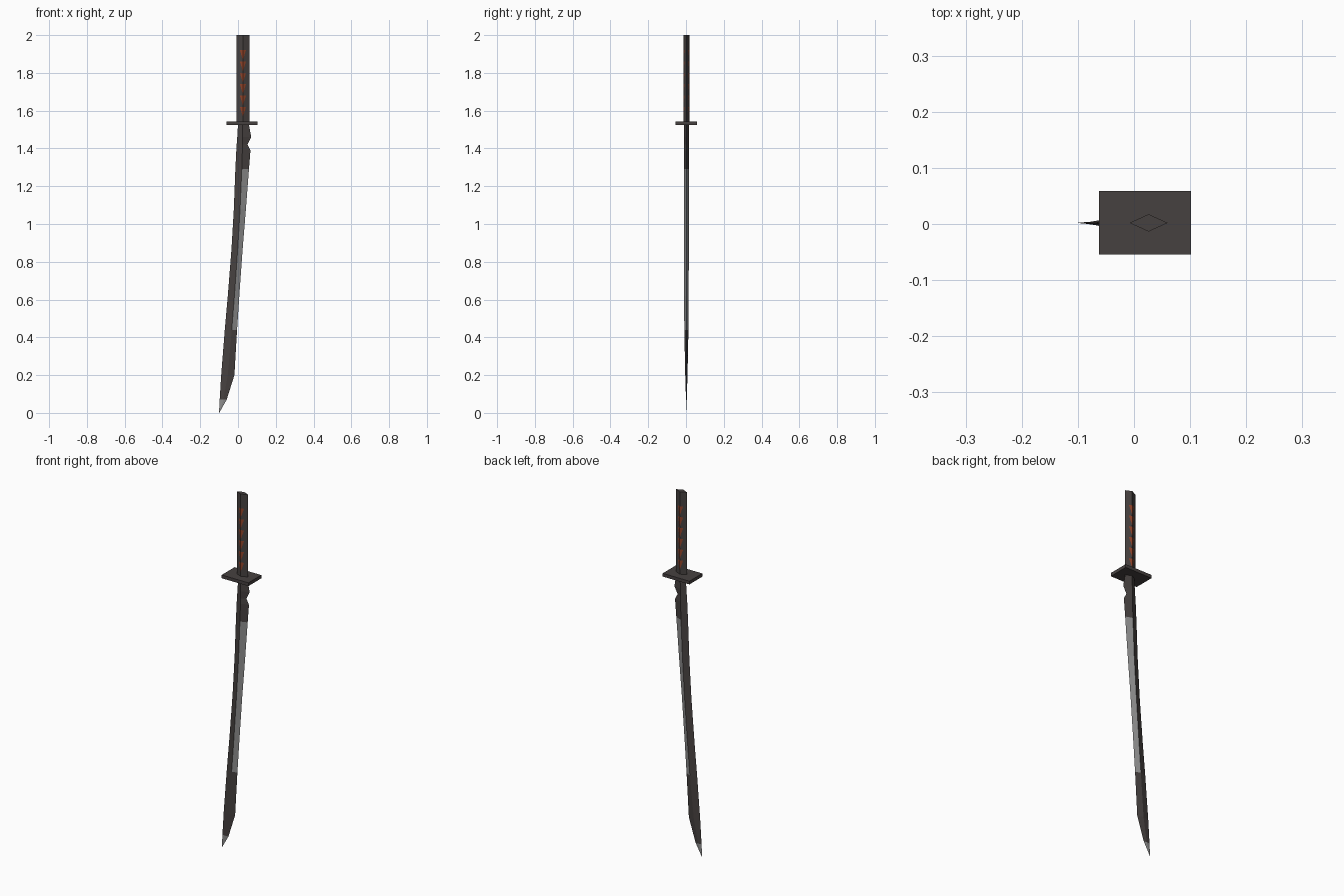
import bpy

if "Cube" in bpy.data.objects:
    bpy.data.objects.remove(bpy.data.objects["Cube"])


def material(name, r, g, b):
    m = bpy.data.materials.new(name)
    m.diffuse_color = (r, g, b, 1)
    m.use_nodes = True
    m.node_tree.nodes["Principled BSDF"].inputs["Base Color"].default_value = m.diffuse_color
    return m


DARK = material("dark steel", 0.062, 0.053, 0.051)
GREY = material("bare edge steel", 0.27, 0.27, 0.27)
RUST = material("rust wrap", 0.27, 0.055, 0.022)
YC = 0.002  # centre plane of the sword


def mesh_object(name, verts, faces, mats):
    me = bpy.data.meshes.new(name)
    me.from_pydata(verts, [], faces)
    for m in mats:
        me.materials.append(m)
    ob = bpy.data.objects.new(name, me)
    bpy.context.collection.objects.link(ob)
    return ob


def diamond_loft(name, rings, mats):
    """Loft diamond sections given as (z, left, ridge, right, half thickness)."""
    verts, faces = [], []
    for z, l, c, r, t in rings:
        verts += [(l, YC, z), (c, YC - t, z), (r, YC, z), (c, YC + t, z)]
    for i in range(len(rings) - 1):
        a, b = 4 * i, 4 * i + 4
        for k in range(4):
            n = (k + 1) % 4
            faces.append((a + k, a + n, b + n, b + k))
    faces.append((3, 2, 1, 0))
    top = 4 * (len(rings) - 1)
    faces.append((top, top + 1, top + 2, top + 3))
    return mesh_object(name, verts, faces, mats)


# Blade: curved diamond section with a notch below the guard
blade = diamond_loft("blade", [
    (0.0, -0.1005, -0.100, -0.0995, 0.0003),
    (0.07, -0.097, -0.078, -0.060, 0.002),
    (0.20, -0.089, -0.054, -0.019, 0.006),
    (0.44, -0.070, -0.033, -0.005, 0.011),
    (0.62, -0.054, -0.019, 0.007, 0.012),
    (0.86, -0.035, -0.002, 0.024, 0.013),
    (1.08, -0.022, 0.011, 0.042, 0.013),
    (1.29, -0.014, 0.020, 0.058, 0.0135),
    (1.39, -0.009, 0.023, 0.066, 0.0135),
    (1.42, -0.007, 0.024, 0.050, 0.0135),
    (1.46, -0.004, 0.024, 0.070, 0.0135),
    (1.53, 0.000, 0.025, 0.057, 0.0135),
], [DARK, GREY])
for p in blade.data.polygons:
    z = p.center.z
    cutting_side = p.normal.x > 0 and 0.44 < z < 1.29
    if z < 0.07 or cutting_side:
        p.material_index = 1

# Guard: flat rectangular plate
bpy.ops.mesh.primitive_cube_add(size=1, location=(0.02, YC, 1.534))
guard = bpy.context.object
guard.name = "guard"
guard.scale = (0.164, 0.113, 0.018)
guard.data.materials.append(DARK)

# Handle: straight diamond bar
L, C, R, T = -0.008, 0.026, 0.060, 0.0155
diamond_loft("handle", [(1.535, L, C, R, T), (2.0, L, C, R, T)], [DARK])

# Rust marks: downward triangles folded over each handle ridge
verts, faces = [], []
for side in (-1, 1):
    for z in (1.92, 1.86, 1.80, 1.74, 1.68, 1.62):
        for edge in (L, R):
            f = 0.48
            x = C + (edge - C) * f
            y_ridge = YC + side * (T + 0.001)
            y_out = YC + side * (T * (1 - f) + 0.001)
            n = len(verts)
            verts += [(C, y_ridge, z), (x, y_out, z), (C, y_ridge, z - 0.052)]
            flip = (side < 0) == (edge == L)
            faces.append((n, n + 1, n + 2) if flip else (n, n + 2, n + 1))
mesh_object("handle_marks", verts, faces, [RUST])
